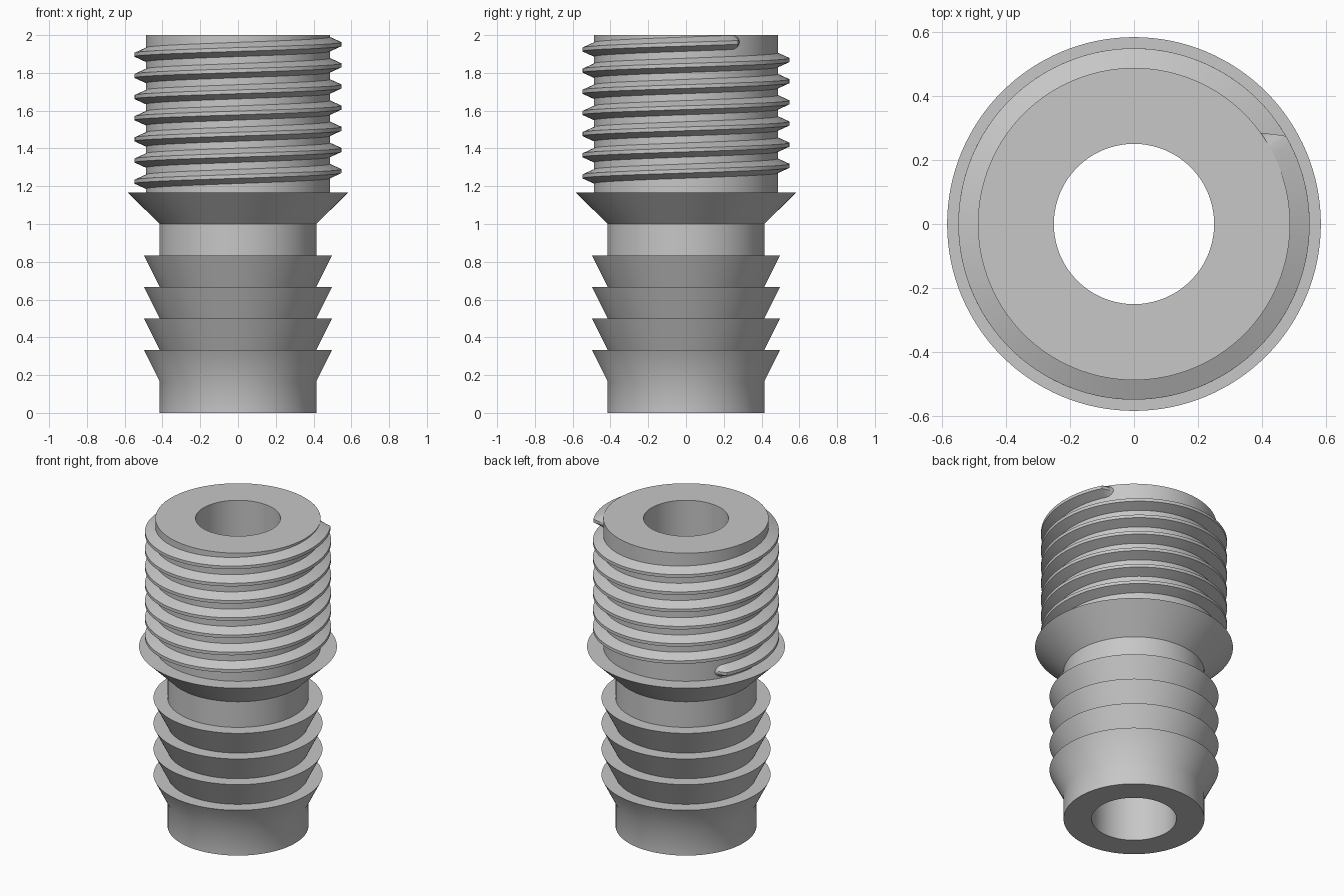
import bpy, bmesh, math

SEGMENTS = 128

cube = bpy.data.objects.get("Cube")
if cube:
    bpy.data.objects.remove(cube, do_unlink=True)

grey = bpy.data.materials.new("plain grey")
grey.use_nodes = True
colour = (0.57, 0.57, 0.57, 1)
grey.diffuse_color = colour
grey.node_tree.nodes["Principled BSDF"].inputs["Base Color"].default_value = colour


def polar(r, angle, z):
    return (r * math.cos(angle), r * math.sin(angle), z)


def finish(name, bm):
    bmesh.ops.recalc_face_normals(bm, faces=bm.faces)
    mesh = bpy.data.meshes.new(name)
    bm.to_mesh(mesh)
    bm.free()
    mesh.materials.append(grey)
    obj = bpy.data.objects.new(name, mesh)
    bpy.context.collection.objects.link(obj)
    bpy.ops.object.select_all(action="DESELECT")
    obj.select_set(True)
    bpy.context.view_layer.objects.active = obj
    bpy.ops.object.shade_smooth_by_angle(angle=math.radians(30))
    return obj


def bridge(bm, a, b):
    n = len(a)
    for i in range(n):
        j = (i + 1) % n
        bm.faces.new((a[i], a[j], b[j], b[i]))


# Hollow fitting body: barbed tail, neck, flared collar and threaded core
step = 1 / 6
pipe_r, barb_r, collar_r, core_r, bore_r = 0.415, 0.498, 0.583, 0.487, 0.25
profile = [(bore_r, 0), (pipe_r, 0)]
for k in range(1, 5):
    profile += [(pipe_r, k * step), (barb_r, (k + 1) * step)]
profile += [(pipe_r, 5 * step), (pipe_r, 1), (collar_r, 1 + step),
            (core_r, 1 + step), (core_r, 2), (bore_r, 2)]

bm = bmesh.new()
rings = [[bm.verts.new(polar(r, math.tau * s / SEGMENTS, z)) for r, z in profile]
         for s in range(SEGMENTS)]
for s in range(SEGMENTS):
    bridge(bm, rings[s], rings[(s + 1) % SEGMENTS])
finish("fitting_body", bm)

# Right-handed screw thread with rounded run-outs at both ends
pitch = 0.112
start = math.radians(145)
end = math.radians(36) + 7 * math.tau
root_r, crest_r = 0.482, 0.548
base_half, crest_half = 0.04, 0.01
runout = math.radians(6)


def height(angle):
    return 1.952 + pitch * (angle - 7 * math.tau) / math.tau


count = int((end - start) / math.tau * SEGMENTS)
fine = [runout * k / 8 for k in range(8)]
angles = [start + a for a in fine]
angles += [start + runout + (end - start - 2 * runout) * k / count
           for k in range(count + 1)]
angles += [end - a for a in reversed(fine)]

bm = bmesh.new()
sections = []
for a in angles:
    t = min(1, (a - start) / runout, (end - a) / runout)
    size = max(0.03, math.sqrt(max(0, 1 - (1 - t) ** 2)))
    crest = root_r + (crest_r - root_r) * max(0.05, t)
    z = height(a)
    sections.append([bm.verts.new(polar(r, a, min(2, z + h * size))) for r, h in
                     ((root_r, -base_half), (crest, -crest_half),
                      (crest, crest_half), (root_r, base_half))])
for a, b in zip(sections, sections[1:]):
    bridge(bm, a, b)
bm.faces.new(sections[0])
bm.faces.new(sections[-1])
finish("screw_thread", bm)
